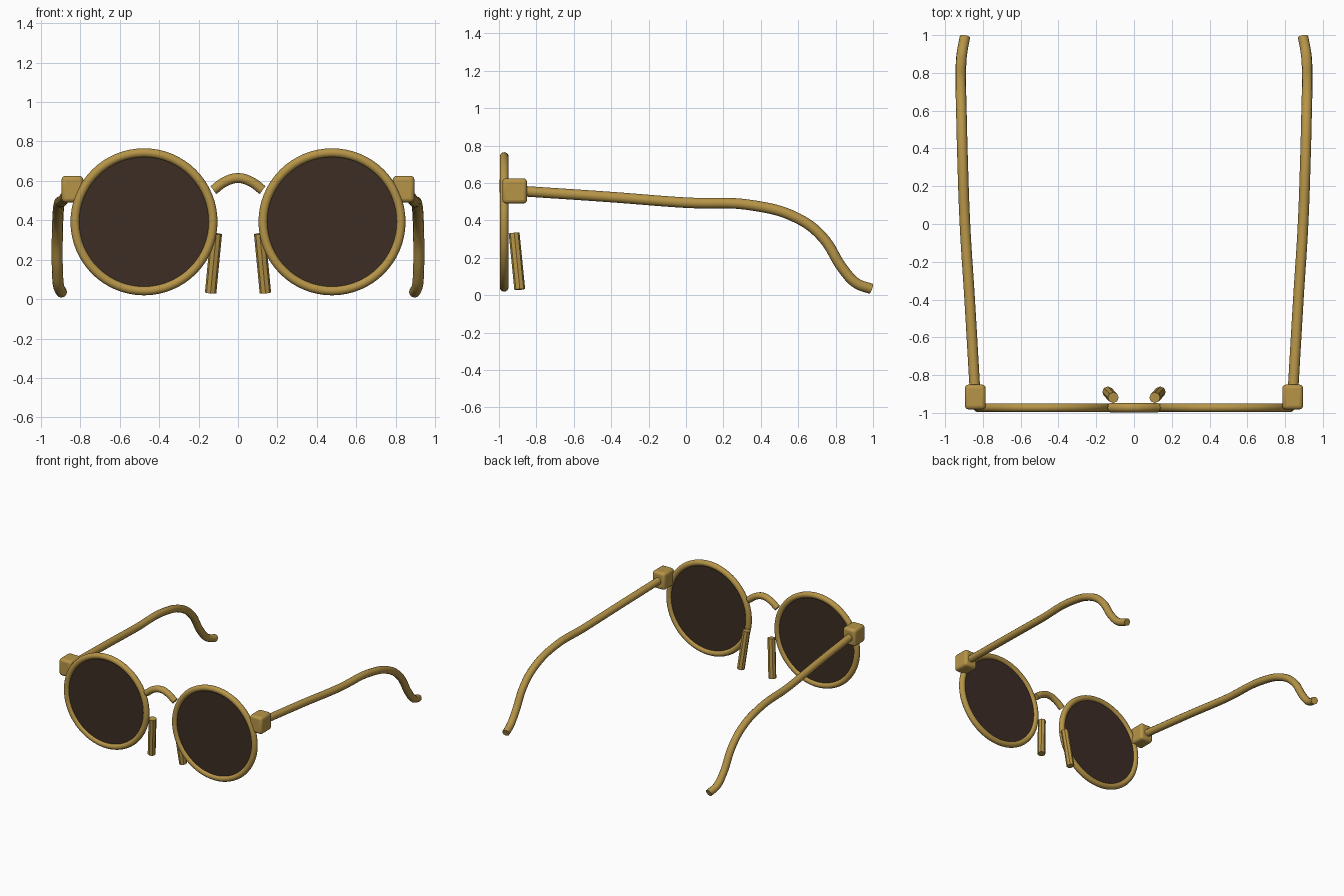
import bpy, math
from mathutils import Vector

cube = bpy.data.objects.get("Cube")
if cube:
    bpy.data.objects.remove(cube)


def material(name, color):
    m = bpy.data.materials.new(name)
    m.use_nodes = True
    m.diffuse_color = color
    m.node_tree.nodes["Principled BSDF"].inputs["Base Color"].default_value = color
    return m


gold = material("gold metal", (0.47, 0.30, 0.065, 1))
tint = material("dark brown glass", (0.046, 0.026, 0.018, 1))


def finish(name, mat, smooth=True):
    ob = bpy.context.object
    ob.name = name
    ob.data.materials.clear()
    ob.data.materials.append(mat)
    if smooth:
        bpy.ops.object.shade_smooth_by_angle(angle=math.radians(40))
    return ob


def tube(name, points, radius):
    """Round wire following a smooth path, with closed ends."""
    cu = bpy.data.curves.new(name, "CURVE")
    cu.dimensions = "3D"
    cu.bevel_depth = radius
    cu.bevel_resolution = 4
    cu.use_fill_caps = True
    cu.resolution_u = 8
    sp = cu.splines.new("BEZIER")
    sp.bezier_points.add(len(points) - 1)
    for bp, p in zip(sp.bezier_points, points):
        bp.co = p
        bp.handle_left_type = bp.handle_right_type = "AUTO"
    ob = bpy.data.objects.new(name, cu)
    bpy.context.collection.objects.link(ob)
    bpy.ops.object.select_all(action="DESELECT")
    ob.select_set(True)
    bpy.context.view_layer.objects.active = ob
    bpy.ops.object.convert(target="MESH")
    return finish(name, gold)


FRONT_Y, LENS_Z = -0.972, 0.392

for side, s in (("left", 1), ("right", -1)):
    # Round rim and its lens
    centre = (s * 0.477, FRONT_Y, LENS_Z)
    facing = (math.pi / 2, 0, 0)
    bpy.ops.mesh.primitive_torus_add(location=centre, rotation=facing,
                                     major_radius=0.35, minor_radius=0.023,
                                     major_segments=64, minor_segments=14)
    finish(side + "_rim", gold)
    bpy.ops.mesh.primitive_cylinder_add(vertices=64, radius=0.345, depth=0.015,
                                        location=centre, rotation=facing)
    finish(side + "_lens", tint)

    # Rounded hinge block
    bpy.ops.mesh.primitive_cube_add(size=1, location=(s * 0.84, -0.916, 0.558))
    block = bpy.context.object
    block.scale = (0.11, 0.132, 0.135)
    bpy.ops.object.transform_apply(location=False, rotation=False, scale=True)
    bevel = block.modifiers.new("rounded edges", "BEVEL")
    bevel.width = 0.02
    bevel.segments = 3
    finish(side + "_hinge", gold)

    # Temple arm curving down behind the ear
    arm = [(0.842, -0.88, 0.557), (0.87, -0.4, 0.525), (0.895, 0, 0.495),
           (0.908, 0.36, 0.48), (0.914, 0.6, 0.41), (0.917, 0.73, 0.31),
           (0.916, 0.84, 0.14), (0.91, 0.91, 0.065), (0.895, 0.99, 0.034)]
    tube(side + "_temple", [(s * x, y, z) for x, y, z in arm], 0.028)

    # Faceted nose pad rod
    top = Vector((s * 0.11, -0.919, 0.332))
    low = Vector((s * 0.139, -0.889, 0.031))
    axis = top - low
    bpy.ops.mesh.primitive_cylinder_add(vertices=8, radius=0.029, depth=axis.length,
                                        location=(top + low) / 2)
    pad = finish(side + "_nose_pad", gold, smooth=False)
    pad.rotation_euler = axis.to_track_quat("Z", "Y").to_euler()

# Arched bridge
tube("bridge", [(-0.125, FRONT_Y, 0.553), (-0.065, FRONT_Y, 0.596), (0, FRONT_Y, 0.614),
                (0.065, FRONT_Y, 0.596), (0.125, FRONT_Y, 0.553)], 0.025)
